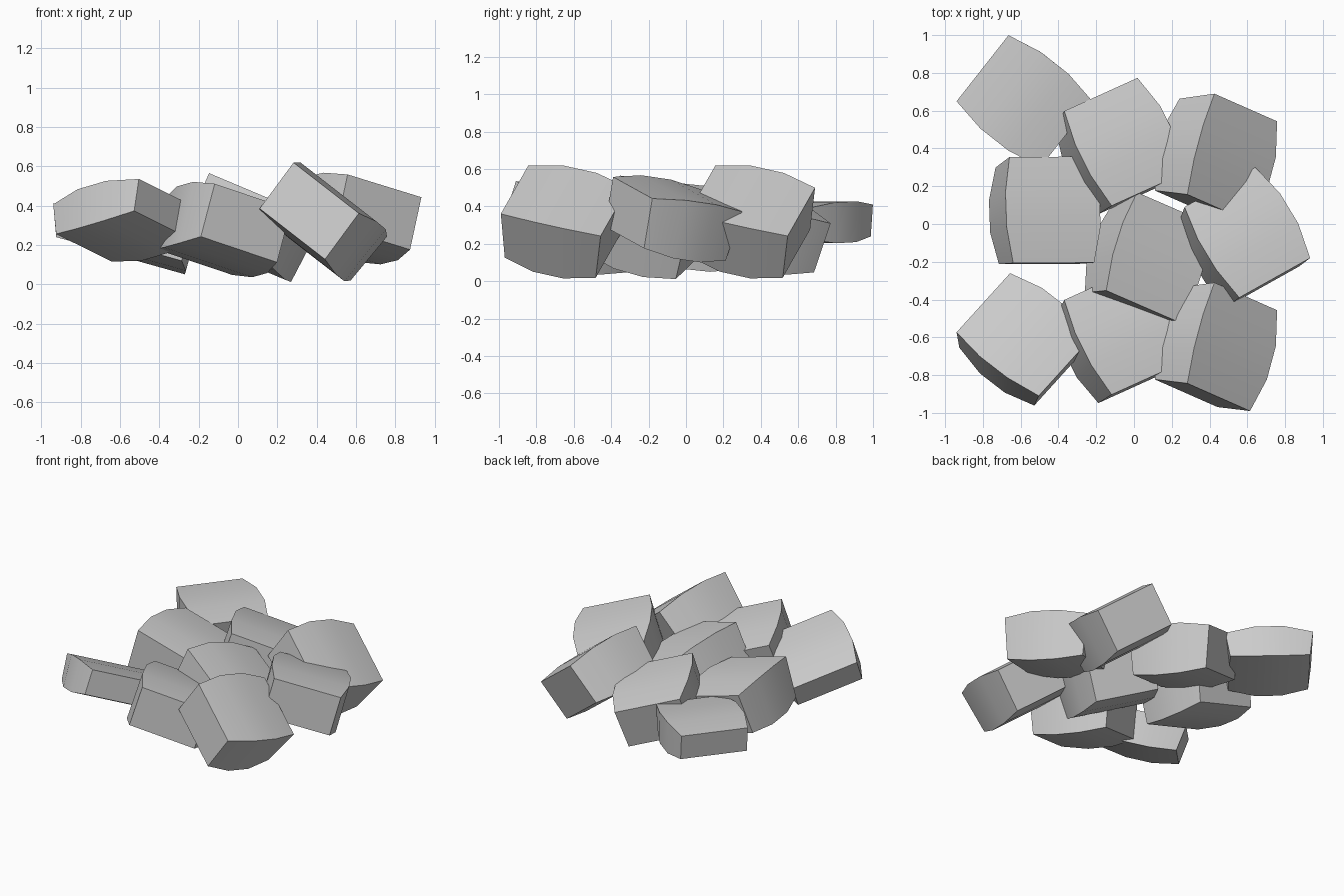
import bpy, bmesh
from mathutils import Vector

if "Cube" in bpy.data.objects:
    bpy.data.objects.remove(bpy.data.objects["Cube"])

TOP_LEN, BOTTOM_LEN, WIDTH = 0.565, 0.515, 0.445
SIDE_BULGE, CAP_BULGE = 0.04, 0.027
SEGMENTS = 3


def block(name, top_centre, along, across, height):
    """Tapered stone block with flat ends and four bowed long sides."""
    u = Vector(along).normalized()
    n = u.cross(Vector(across)).normalized()
    if n.z < 0:
        n.negate()
    w = Vector(across)
    w = (w - u * w.dot(u)).normalized()
    c = Vector(top_centre)
    origin = c - n * height / 2

    bm = bmesh.new()
    rings = []
    for i in range(SEGMENTS + 1):
        t = 2 * i / SEGMENTS - 1
        bow = 1 - t * t
        half_w = WIDTH / 2 + SIDE_BULGE * bow
        half_h = height / 2 + CAP_BULGE * bow
        ring = []
        for sw, sn in ((-1, 1), (1, 1), (1, -1), (-1, -1)):
            length = TOP_LEN if sn > 0 else BOTTOM_LEN
            p = u * (t * length / 2) + w * (sw * half_w) + n * (sn * half_h)
            ring.append(bm.verts.new(p))
        rings.append(ring)
    for a, b in zip(rings, rings[1:]):
        for k in range(4):
            j = (k + 1) % 4
            bm.faces.new((a[k], a[j], b[j], b[k]))
    bm.faces.new(rings[0])
    bm.faces.new(rings[-1])
    bmesh.ops.recalc_face_normals(bm, faces=bm.faces[:])
    mesh = bpy.data.meshes.new(name)
    bm.to_mesh(mesh)
    bm.free()
    obj = bpy.data.objects.new(name, mesh)
    obj.location = origin
    bpy.context.collection.objects.link(obj)
    obj.select_set(True)
    bpy.context.view_layer.objects.active = obj


# Front and back rows: the middle and right blocks repeat one unit apart
for row, dy in (("front", 0.0), ("back", 1.0)):
    block(f"{row}_middle_block", (-0.05, -0.565 + dy, 0.41),
          (0.25, -0.50, 0.07), (0.39, 0.17, -0.13), 0.28)
    block(f"{row}_right_block", (0.52, -0.65 + dy, 0.43),
          (0.145, 0.54, -0.12), (0.335, -0.16, -0.26), 0.29)

# Thin left blocks
block("front_left_block", (-0.58, -0.585, 0.40),
      (0.44, -0.34, 0.13), (0.29, 0.31, -0.14), 0.17)
block("back_left_block", (-0.58, 0.65, 0.40),
      (0.445, -0.35, -0.02), (0.285, 0.345, 0.0), 0.17)

# Central row
block("centre_left_block", (-0.435, 0.075, 0.42),
      (-0.02, 0.57, -0.06), (0.43, 0.0, -0.12), 0.28)
block("centre_block", (0.125, -0.175, 0.41),
      (-0.165, -0.525, 0.15), (0.38, -0.165, -0.16), 0.28)
block("centre_right_block", (0.60, -0.045, 0.465),
      (-0.29, 0.48, -0.07), (0.40, 0.21, -0.12), 0.275)

bpy.ops.object.shade_smooth_by_angle()
